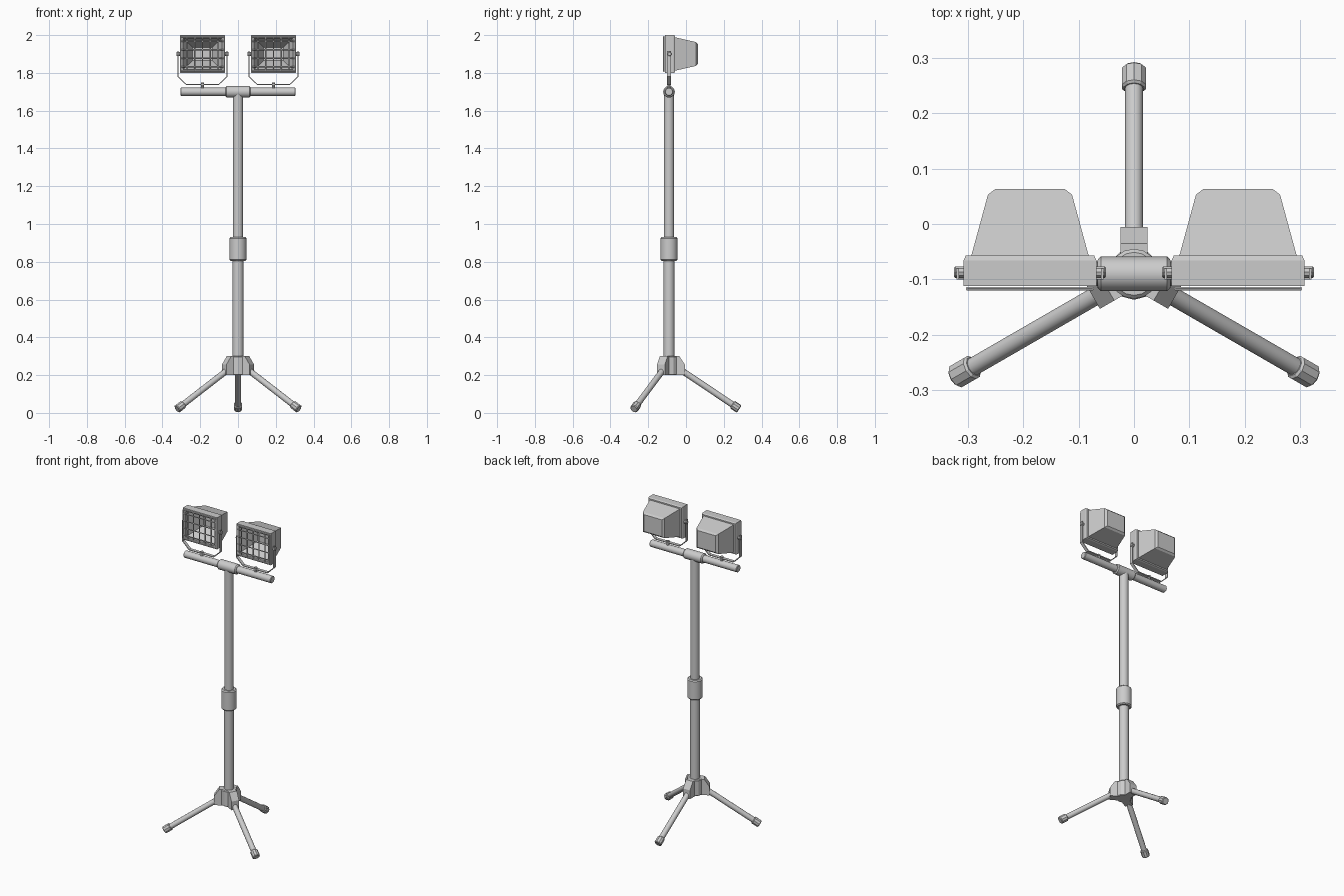
import bpy, bmesh, math
from mathutils import Vector, Matrix

if "Cube" in bpy.data.objects:
    bpy.data.objects.remove(bpy.data.objects["Cube"])

PY = -0.09  # y of the pole axis


def finish(name, bm, smooth=False):
    bmesh.ops.recalc_face_normals(bm, faces=bm.faces)
    me = bpy.data.meshes.new(name)
    bm.to_mesh(me)
    bm.free()
    ob = bpy.data.objects.new(name, me)
    bpy.context.collection.objects.link(ob)
    if smooth:
        bpy.ops.object.select_all(action='DESELECT')
        ob.select_set(True)
        bpy.context.view_layer.objects.active = ob
        bpy.ops.object.shade_smooth_by_angle(angle=math.radians(35))
    return ob


def add_rod(bm, p0, p1, r, sides=16, chamfer=0.0):
    p0, p1 = Vector(p0), Vector(p1)
    d = p1 - p0
    m = Matrix.Translation((p0 + p1) / 2) @ d.to_track_quat('Z', 'Y').to_matrix().to_4x4()
    part = bmesh.new()
    bmesh.ops.create_cone(part, cap_ends=True, segments=sides, radius1=r, radius2=r, depth=d.length)
    if chamfer:
        rims = [e for e in part.edges if abs(e.verts[0].co.z - e.verts[1].co.z) < 1e-5]
        bmesh.ops.bevel(part, geom=rims, offset=chamfer, segments=1, affect='EDGES')
    part.transform(m)
    tmp = bpy.data.meshes.new("tmp")
    part.to_mesh(tmp)
    part.free()
    bm.from_mesh(tmp)
    bpy.data.meshes.remove(tmp)


def rod(name, p0, p1, r, sides=16, chamfer=0.0, smooth=True):
    bm = bmesh.new()
    add_rod(bm, p0, p1, r, sides, chamfer)
    return finish(name, bm, smooth)


def loft(name, rings, caps=True, closed=False):
    bm = bmesh.new()
    loops = [[bm.verts.new(p) for p in ring] for ring in rings]
    n = len(loops[0])
    for a, b in zip(loops, loops[1:]):
        for i in range(n):
            j = (i + 1) % n
            bm.faces.new((a[i], a[j], b[j], b[i]))
    if caps:
        bm.faces.new(loops[0])
        bm.faces.new(loops[-1])
    return finish(name, bm)


# Pole, height collar, cross bar and tee sleeve
rod("lower_pole", (0, PY, 0.21), (0, PY, 0.85), 0.029)
rod("upper_pole", (0, PY, 0.85), (0, PY, 1.70), 0.027)
rod("height_collar", (0, PY, 0.805), (0, PY, 0.93), 0.045, 16, 0.006)
rod("cross_bar", (-0.305, PY, 1.70), (0.305, PY, 1.70), 0.022, 16, 0.003)
rod("tee_sleeve", (-0.066, PY, 1.70), (0.066, PY, 1.70), 0.031, 16, 0.006)

# Tripod hub, with sockets, legs and rubber feet
rod("hub", (0, PY, 0.20), (0, PY, 0.30), 0.047, 12, 0.004, False)
for k in range(3):
    a = math.radians(90 + 120 * k)
    out = Vector((math.cos(a), math.sin(a), 0))
    side = Vector((-out.y, out.x, 0))

    def at(r, z, s=0.0):
        return Vector((0, PY, z)) + out * r + side * s

    profile = [(0.0, 0.20), (0.085, 0.20), (0.085, 0.255), (0.055, 0.30), (0.0, 0.30)]
    loft(f"leg_socket_{k}", [[at(r, z, s) for r, z in profile] for s in (-0.024, 0.024)])
    start, end = at(0.05, 0.236), at(0.372, 0.020)
    d = (end - start).normalized()
    rod(f"leg_{k}", start, end - d * 0.01, 0.0165, 12)
    rod(f"foot_{k}", end - d * 0.045, end, 0.023, 10, 0.004, False)

# Two floodlights
for label, cx in (("left", -0.188), ("right", 0.188)):
    # Housing: reflector bowl, front rim, flange and tapered back (half width, low z, high z, y)
    sections = [(0.052, 1.865, 1.935, 0.00), (0.102, 1.818, 1.982, -0.100),
                (0.102, 1.818, 1.982, -0.112), (0.120, 1.800, 2.000, -0.112),
                (0.120, 1.800, 2.000, -0.066), (0.116, 1.804, 1.996, -0.057),
                (0.106, 1.812, 1.988, -0.057), (0.076, 1.837, 1.963, 0.053),
                (0.063, 1.847, 1.953, 0.063)]
    loft(f"{label}_housing", [[(cx - w, y, lo), (cx + w, y, lo), (cx + w, y, hi), (cx - w, y, hi)]
                              for w, lo, hi, y in sections])

    # Wire guard
    bm = bmesh.new()
    gy = -0.117
    for i in range(-2, 3):
        x = cx + i * 0.041
        add_rod(bm, (x, gy, 1.808), (x, gy, 1.992), 0.0035, 6)
    for z in (1.832, 1.877, 1.923, 1.968):
        add_rod(bm, (cx - 0.113, gy, z), (cx + 0.113, gy, z), 0.0035, 6)
    for s in (-1, 1):
        add_rod(bm, (cx + s * 0.113, gy, 1.808), (cx + s * 0.113, gy, 1.992), 0.0035, 6)
        z = 1.9 + s * 0.092
        add_rod(bm, (cx - 0.113, gy, z), (cx + 0.113, gy, z), 0.0035, 6)
    finish(f"{label}_wire_guard", bm)

    # Bent strap bracket
    half = [(0.133, 1.915), (0.133, 1.780), (0.086, 1.735)]
    path = [(-x, z) for x, z in half] + [(x, z) for x, z in reversed(half)]
    t = 0.005
    inner = [(-x, z) for x, z in ((0.128, 1.915), (0.128, 1.782), (0.084, 1.740))]
    inner += [(-x, z) for x, z in reversed(inner)]
    rings = []
    for (ox, oz), (ix, iz) in zip(path, inner):
        rings.append([(cx + ox, PY - 0.01, oz), (cx + ox, PY + 0.01, oz),
                      (cx + ix, PY + 0.01, iz), (cx + ix, PY - 0.01, iz)])
    loft(f"{label}_bracket", rings)

    # Pivot knobs and the bolt to the cross bar
    for s, side_name in ((-1, "a"), (1, "b")):
        rod(f"{label}_pivot_{side_name}", (cx + s * 0.115, PY + 0.003, 1.9),
            (cx + s * 0.137, PY + 0.003, 1.9), 0.011, 10, 0.002, False)
    rod(f"{label}_mount_bolt", (cx, PY, 1.71), (cx, PY, 1.748), 0.009, 8, 0, False)
